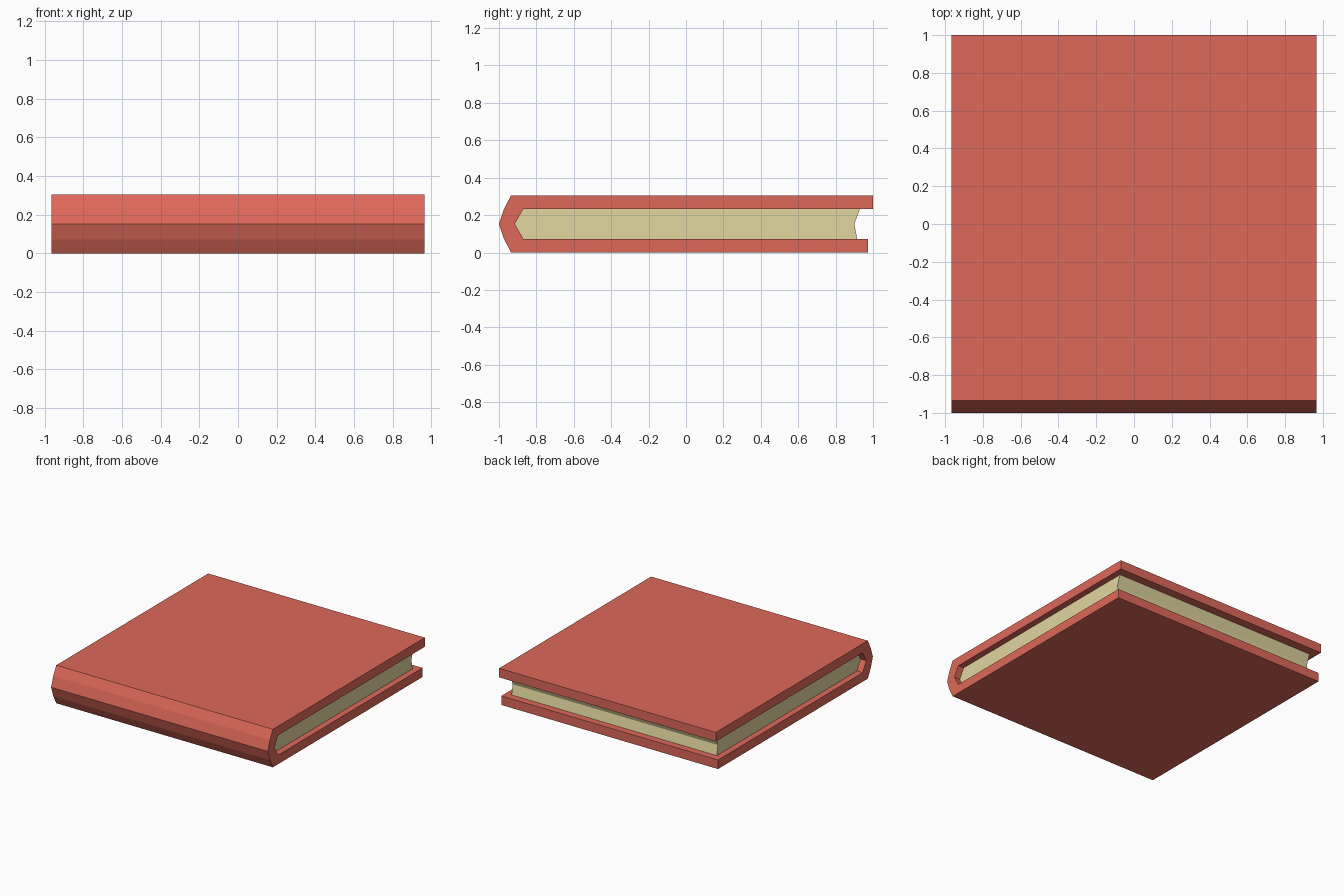
import bpy
import bmesh

if "Cube" in bpy.data.objects:
    bpy.data.objects.remove(bpy.data.objects["Cube"])


def material(name, color):
    mat = bpy.data.materials.new(name)
    mat.diffuse_color = (*color, 1.0)
    mat.use_nodes = True
    mat.node_tree.nodes["Principled BSDF"].inputs["Base Color"].default_value = mat.diffuse_color
    return mat


def extrude_profile(name, profile, half_width, mat):
    """Extrude a closed (y, z) outline along x, centred on x = 0."""
    bm = bmesh.new()
    face = bm.faces.new([bm.verts.new((-half_width, y, z)) for y, z in profile])
    result = bmesh.ops.extrude_face_region(bm, geom=[face], use_keep_orig=True)
    moved = [g for g in result["geom"] if isinstance(g, bmesh.types.BMVert)]
    bmesh.ops.translate(bm, verts=moved, vec=(2 * half_width, 0, 0))
    bmesh.ops.recalc_face_normals(bm, faces=bm.faces)
    mesh = bpy.data.meshes.new(name)
    bm.to_mesh(mesh)
    bm.free()
    mesh.materials.append(mat)
    obj = bpy.data.objects.new(name, mesh)
    bpy.context.collection.objects.link(obj)
    return obj


red = material("cover_red", (0.73, 0.14, 0.10))
cream = material("paper_cream", (0.75, 0.67, 0.35))

# Inner side of the spine, shared by the cover and the pages (top to bottom)
inner_spine = [(-0.87, 0.233), (-0.915, 0.153), (-0.87, 0.073)]

# Cover: faceted outer spine, top board slightly longer than the bottom one
outer = [(0.972, 0.0), (-0.935, 0.0), (-0.973, 0.072), (-1.0, 0.153),
         (-0.973, 0.234), (-0.935, 0.306), (1.0, 0.306), (1.0, 0.233)]
extrude_profile("book_cover", outer + inner_spine + [(0.972, 0.073)], 0.966, red)

# Page block: inset at both ends, with a hollow fore edge
fore_edge = [(0.915, 0.073), (0.90, 0.153), (0.93, 0.233)]
extrude_profile("page_block", inner_spine + fore_edge, 0.915, cream)
